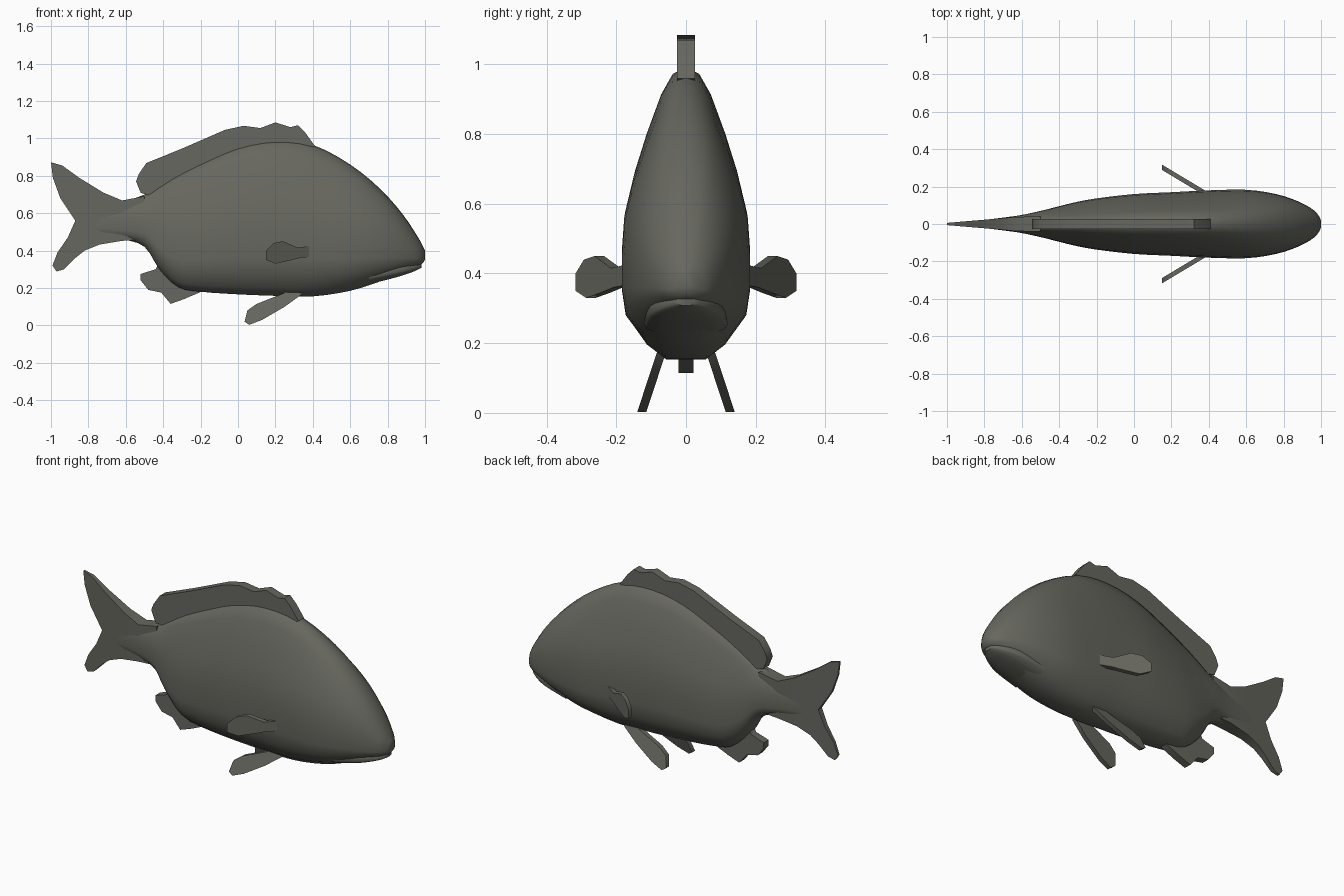
import bpy, bmesh, math

if "Cube" in bpy.data.objects:
    bpy.data.objects.remove(bpy.data.objects["Cube"])

skin = bpy.data.materials.new("olive_grey")
skin.diffuse_color = (0.135, 0.135, 0.115, 1)
skin.use_nodes = True
skin.node_tree.nodes["Principled BSDF"].inputs["Base Color"].default_value = skin.diffuse_color


def finish(name, bm, angle):
    bmesh.ops.recalc_face_normals(bm, faces=bm.faces)
    me = bpy.data.meshes.new(name)
    bm.to_mesh(me)
    bm.free()
    ob = bpy.data.objects.new(name, me)
    bpy.context.collection.objects.link(ob)
    me.materials.append(skin)
    bpy.ops.object.select_all(action='DESELECT')
    ob.select_set(True)
    bpy.context.view_layer.objects.active = ob
    bpy.ops.object.shade_smooth_by_angle(angle=math.radians(angle))
    return ob


def spline(a, b, c, d, t):
    return [0.5 * (2 * q + (r - p) * t + (2 * p - 5 * q + 4 * r - s) * t * t
                   + (3 * q - p - 3 * r + s) * t ** 3) for p, q, r, s in zip(a, b, c, d)]


# half profile of the flank: (height fraction, width fraction)
FLANK = [(0, .32), (.05, .62), (.15, .94), (.25, 1), (.4, 1), (.53, .96),
         (.65, .83), (.78, .64), (.91, .41), (.98, .22)]


def loft(name, sections, steps=3):
    """Skin stations of (x, bottom, top, half width)."""
    pts = [sections[0]] + sections + [sections[-1]]
    stations = [spline(*pts[i:i + 4], k / steps)
                for i in range(len(sections) - 1) for k in range(steps)]
    stations.append(sections[-1])
    bm = bmesh.new()
    rings = []
    for x, lo, hi, w in stations:
        # head and tail stalk have rounder backs than the trunk
        mix = min(1, max(0, (x - .45) / .4, (-.3 - x) / .3))
        half = []
        for t, f in FLANK:
            rnd = f if t < .4 else math.sqrt(max(0, 1 - ((t - .4) / .61) ** 2))
            half.append((w * (f + (rnd - f) * mix), lo + (hi - lo) * t))
        ring = [(x, 0, lo)] + [(x, y, z) for y, z in half]
        ring += [(x, 0, hi)] + [(x, -y, z) for y, z in reversed(half)]
        rings.append([bm.verts.new(p) for p in ring])
    n = len(rings[0])
    for a, b in zip(rings, rings[1:]):
        for i in range(n):
            bm.faces.new((a[i], a[(i + 1) % n], b[(i + 1) % n], b[i]))
    bm.faces.new(rings[0])
    bm.faces.new(rings[-1])
    return finish(name, bm, 50)


def fin(name, outline, thick, inset=.025, rim=.005, place=lambda x, z: 0, side=1):
    """Padded fin from an x-z outline; thick and place are functions of (x, z)."""
    bm = bmesh.new()
    face = bm.faces.new([bm.verts.new((x, 0, z)) for x, z in outline])
    bmesh.ops.inset_region(bm, faces=[face], thickness=inset, use_even_offset=False)
    inner = set(face.verts)
    bmesh.ops.triangulate(bm, faces=[face])
    half = {v: (thick(v.co.x, v.co.z) if v in inner else
                min(rim, thick(v.co.x, v.co.z))) for v in bm.verts}
    faces = list(bm.faces)
    edge = [e for e in bm.edges if e.is_boundary]
    back = {v: bm.verts.new(v.co) for v in half}
    for f in faces:
        bm.faces.new([back[v] for v in reversed(f.verts)])
    for e in edge:
        a, b = e.verts
        bm.faces.new((a, b, back[b], back[a]))
    for v, h in half.items():
        y = place(v.co.x, v.co.z)
        v.co.y, back[v].co.y = side * (y + h), side * (y - h)
    return finish(name, bm, 50)


# trunk and head
loft("body", [
    (-.80, .48, .63, .022), (-.62, .46, .66, .045), (-.50, .42, .70, .070),
    (-.42, .30, .75, .090), (-.32, .205, .81, .115), (-.2, .18, .87, .137),
    (0, .166, .955, .160), (.2, .158, .99, .170), (.4, .155, .965, .180),
    (.6, .185, .86, .183), (.76, .235, .73, .160), (.88, .28, .595, .120),
    (.96, .315, .475, .075), (.99, .335, .42, .040), (1.0, .355, .40, .018)])

# lower jaw
loft("lower_jaw", [(.70, .22, .36, .12), (.85, .258, .36, .105),
                   (.94, .288, .345, .065), (.98, .308, .335, .025)])

# forked tail
fin("tail_fin", [
    (-.5, .46), (-.62, .452), (-.74, .432), (-.82, .40), (-.87, .36), (-.93, .30),
    (-.97, .288), (-.992, .32), (-.965, .39), (-.91, .47), (-.87, .56), (-.91, .62),
    (-.95, .68), (-.99, .79), (-1.0, .872), (-.94, .855), (-.85, .79),
    (-.72, .71), (-.62, .668), (-.5, .69)],
    lambda x, z: .006 + .085 * max(0, x + 1) if x < -.6 else .04)

# fin along the back, with a wavy blunt top
fin("dorsal_fin", [
    (-.42, .68), (-.52, .708), (-.545, .77), (-.53, .81), (-.49, .868), (-.3, .945),
    (-.07, 1.045), (.03, 1.067), (.12, 1.055), (.2, 1.085), (.28, 1.06), (.32, 1.07),
    (.36, 1.03), (.41, .96), (.3, .88), (0, .86), (-.25, .76)],
    lambda x, z: .026, inset=.03, rim=.017)

# fin under the tail stalk
fin("anal_fin", [
    (-.3, .36), (-.42, .34), (-.44, .30), (-.52, .275), (-.52, .24), (-.48, .19),
    (-.41, .175), (-.36, .115), (-.29, .14), (-.2, .178), (-.12, .25)],
    lambda x, z: .022)

# paired side and belly fins
for label, s in (("left", 1), ("right", -1)):
    fin(label + "_pectoral_fin", [
        (.42, .43), (.32, .415), (.24, .45), (.19, .44), (.15, .40), (.15, .35),
        (.2, .33), (.27, .345), (.33, .36), (.42, .37)],
        lambda x, z: .014, inset=.02, place=lambda x, z: .165 + .6 * (.38 - x), side=s)
    fin(label + "_pelvic_fin", [
        (.38, .24), (.24, .17), (.1, .115), (.05, .08), (.035, .02), (.06, .003),
        (.13, .03), (.25, .10), (.34, .165)],
        lambda x, z: .013, inset=.018, place=lambda x, z: .075 + .33 * (.16 - z), side=s)
